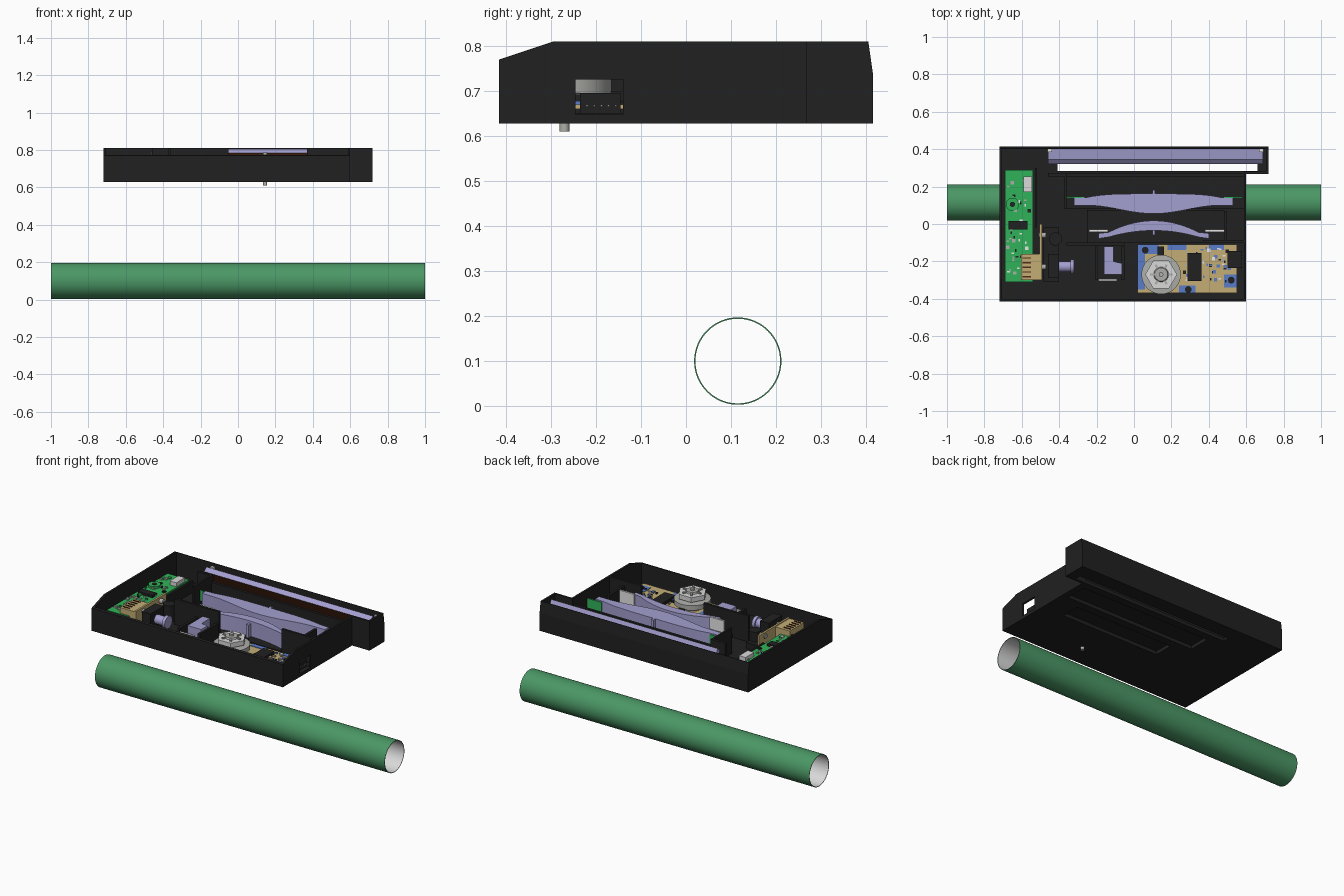
import bpy, bmesh, math, random
from mathutils import Vector, Matrix

random.seed(4)
cube = bpy.data.objects.get("Cube")
if cube:
    bpy.data.objects.remove(cube)


def material(name, r, g, b):
    m = bpy.data.materials.new(name)
    m.use_nodes = True
    m.diffuse_color = (r, g, b, 1)
    m.node_tree.nodes["Principled BSDF"].inputs["Base Color"].default_value = (r, g, b, 1)
    return m


BLACK = material("black plastic", .015, .015, .015)
DRUM = material("drum green", .07, .31, .13)
GREY = material("light grey", .7, .7, .7)
LENS = material("lens lilac", .37, .35, .63)
BROWN = material("mirror brown", .08, .025, .008)
PCB = material("board green", .03, .45, .1)
BLUE = material("board blue", .1, .2, .58)
BEIGE = material("board beige", .55, .42, .18)
METAL = material("metal", .42, .42, .40)
WHITE = material("white", .85, .85, .85)


def finish(name, bm, *mats):
    bmesh.ops.recalc_face_normals(bm, faces=bm.faces)
    mesh = bpy.data.meshes.new(name)
    bm.to_mesh(mesh)
    bm.free()
    for m in mats:
        mesh.materials.append(m)
    ob = bpy.data.objects.new(name, mesh)
    bpy.context.collection.objects.link(ob)
    return ob


def prism(name, pts, lo, hi, mat, axis="Z"):
    """Outline extruded along Z (x, y points) or X (y, z points)."""
    bm = bmesh.new()
    place = (lambda a, b: (a, b, lo)) if axis == "Z" else (lambda a, b: (lo, a, b))
    face = bm.faces.new([bm.verts.new(place(*p)) for p in pts])
    ext = bmesh.ops.extrude_face_region(bm, geom=[face])
    step = Vector((0, 0, hi - lo)) if axis == "Z" else Vector((hi - lo, 0, 0))
    bmesh.ops.translate(bm, vec=step, verts=[v for v in ext["geom"] if isinstance(v, bmesh.types.BMVert)])
    return finish(name, bm, mat)


def box(name, x0, x1, y0, y1, z0, z1, mat):
    return prism(name, [(x0, y0), (x1, y0), (x1, y1), (x0, y1)], z0, z1, mat)


def lathe(name, profile, centre, mat, axis="Z", sides=48, closed=False):
    """Profile of (radius, height) turned round an axis through centre."""
    bm = bmesh.new()
    vs = [bm.verts.new((r, 0, h)) for r, h in profile]
    pairs = list(zip(vs, vs[1:])) + ([(vs[-1], vs[0])] if closed else [])
    es = [bm.edges.new(p) for p in pairs]
    bmesh.ops.spin(bm, geom=vs + es, cent=(0, 0, 0), axis=(0, 0, 1), angle=math.tau,
                   steps=sides, use_duplicate=False)
    bmesh.ops.remove_doubles(bm, verts=bm.verts, dist=1e-5)
    if axis == "X":
        bm.transform(Matrix.Rotation(math.pi / 2, 4, "Y"))
    bm.transform(Matrix.Translation(centre))
    return finish(name, bm, mat)


def smooth(ob):
    bpy.ops.object.select_all(action="DESELECT")
    bpy.context.view_layer.objects.active = ob
    ob.select_set(True)
    bpy.ops.object.shade_smooth_by_angle(angle=math.radians(30))


def boolean(ob, cutter, operation="DIFFERENCE"):
    mod = ob.modifiers.new("cut", "BOOLEAN")
    mod.operation, mod.object, mod.solver = operation, cutter, "EXACT"
    cutter.hide_render = True
    bpy.context.view_layer.objects.active = ob
    bpy.ops.object.modifier_apply(modifier=mod.name)
    bpy.data.objects.remove(cutter)


# Drum: thin open tube, green outside and light inside
R, r = .097, .094
drum = lathe("drum", [(R, -1), (R, 1), (r, 1), (r, -1)], (0, .115, .1), DRUM, "X", 64, True)
drum.data.materials.append(GREY)
for f in drum.data.polygons:
    out = Vector((0, f.center.y - .115, f.center.z - .1))
    f.material_index = int(f.normal.dot(out) < -.01)
smooth(drum)


# Housing: open tray with a wider back bay
def tray(t):
    return [(-.72 + t, -.415 + t), (.6 - t, -.415 + t), (.6 - t, .268 + t),
            (.72 - t, .268 + t), (.72 - t, .415 - t), (-.72 + t, .415 - t)]


housing = prism("housing", tray(0), .628, .82, BLACK)
side = [(-.415, .6), (-.415, .77), (-.295, .81), (.405, .81), (.415, .74), (.415, .6)]
boolean(housing, prism("side_cutter", side, -1, 1, BLACK, "X"), "INTERSECT")
boolean(housing, prism("inside_cutter", tray(.013), .65, 1, BLACK))
for cut in [(-.41, .66, .283, .322, .6, .7), (.55, .65, -.245, -.14, .648, .725),
            (-.33, .56, .1, .235, .6, .7), (-.22, .45, -.07, .05, .6, .7)]:
    boolean(housing, box("opening_cutter", *cut, BLACK))

# Raised floors and partitions
for name, *d in [
        ("rear_lens_platform", -.36, .588, .08, .255, .65, .67),
        ("front_lens_platform", -.25, .48, -.1, .075, .65, .67),
        ("bay_partition", -.36, .588, .255, .272, .65, .77),
        ("bay_partition_end", -.46, -.36, .255, .272, .65, .81),
        ("side_partition", -.372, -.36, .08, .272, .65, .81),
        ("left_screen", -.36, -.05, -.115, -.1, .65, .81),
        ("right_screen", .37, .588, -.1, -.085, .65, .81),
        ("right_screen_side", .48, .495, -.085, .07, .65, .78),
        ("board_rib", -.53, -.518, -.02, .3, .65, .72)]:
    box(name, *d, BLACK)

# Long mirror leaning forward, with a brown reflecting face
mirror = prism("folding_mirror", [(.322, .785), (.345, .806), (.402, .68), (.383, .665)],
               -.46, .69, LENS, "X")
mirror.data.materials.append(BROWN)
for f in mirror.data.polygons:
    if f.normal.y < -.8 and f.normal.z < 0:
        f.material_index = 1
for x in (-.45, .68):
    box("mirror_clip", x - .012, x + .012, .385, .4, .72, .79, WHITE)


# Lenses: arched outlines with flat end tabs
def lens(name, cx, half, tab, front, back, tab_y, z0, z1):
    n = 24
    us = [-1 + 2 * i / n for i in range(n + 1)]
    pts = [(cx + u * half, front(u)) for u in us]
    pts += [(cx + half + tab, tab_y[0]), (cx + half + tab, tab_y[1])]
    pts += [(cx + u * half, back(u)) for u in reversed(us)]
    pts += [(cx - half - tab, tab_y[1]), (cx - half - tab, tab_y[0])]
    return prism(name, pts, z0, z1, LENS)


smooth(lens("rear_lens", .105, .36, .065,
            lambda u: .1 - .045 * (1 + math.cos(math.pi * u)) / 2,
            lambda u: .162 - .02 * u ** 4, (.1, .138), .67, .772))
smooth(lens("front_lens", .105, .24, .055,
            lambda u: -.035 - .035 * u * u, lambda u: .018 - .062 * u * u,
            (-.078, -.05), .67, .765))
box("rear_lens_nub", .098, .113, .155, .182, .67, .772, LENS)
box("front_lens_nub", .098, .113, -.06, -.03, .67, .75, LENS)
for x in (-.19, .43):
    box("lens_clip", x - .05, x + .05, -.042, -.03, .7, .775, WHITE)
for x in (-.315, .53):
    box("lens_spring", x - .05, x + .05, .138, .146, .7, .765, PCB)

# Small cylinder lens near the beam source
prism("beam_lens", [(-.16, -.27), (-.065, -.27), (-.065, -.21), (-.11, -.2), (-.11, -.12), (-.16, -.12)],
      .65, .755, LENS)
box("beam_lens_clip", -.19, -.09, -.305, -.293, .65, .72, WHITE)
for x in (-.2, -.06):
    box("beam_lens_guide", x - .008, x + .008, -.3, -.12, .65, .74, BLACK)


def scatter(name, count, x0, x1, y0, y1, z, mats):
    """Small components spread over a board."""
    for _ in range(count):
        x, y = random.uniform(x0, x1), random.uniform(y0, y1)
        w, h = random.choice([(.014, .008), (.008, .014), (.018, .018)])
        box(name, x, x + w, y, y + h, z, z + .008, random.choice(mats))


# Control board
box("control_board", -.69, -.54, -.31, .29, .715, .725, PCB)
scatter("control_part", 50, -.685, -.565, -.29, .25, .725, [BLACK, WHITE, METAL, PCB])
box("control_chip", -.67, -.57, -.03, .015, .725, .74, BLACK)
box("top_socket", -.59, -.545, .17, .255, .725, .75, GREY)
lathe("board_screw", [(0, .015), (.035, .015), (.035, 0), (0, 0)], (-.65, .105, .725), PCB)
lathe("board_screw_hole", [(0, .017), (.014, .017), (.014, 0), (0, 0)], (-.65, .105, .725), BLACK, sides=24)
box("cable_socket", -.605, -.5, -.3, -.16, .7, .76, BEIGE)
for i in range(5):
    box("socket_pin", -.595, -.55, -.285 + i * .025, -.278 + i * .025, .76, .764, BROWN)

# Laser source with its upright board
box("laser_board", -.505, -.493, -.3, 0, .655, .765, BEIGE)
for y in (-.23, -.06):
    lathe("laser_terminal", [(0, -.02), (.015, -.02), (.015, .02), (0, .02)], (-.49, y, .74), METAL, "X", 20)
box("laser_holder", -.485, -.4, -.31, -.02, .65, .69, BLACK)
box("laser_holder_block", -.46, -.4, -.29, -.16, .69, .77, BLACK)
lathe("laser_pillar", [(0, .1), (.035, .1), (.035, 0), (0, 0)], (-.42, -.08, .65), BLACK, sides=24)
smooth(lathe("collimator", [(0, -.05), (.028, -.05), (.028, .025), (.038, .025), (.038, .045), (0, .045)],
             (-.365, -.228, .715), LENS, "X", 32))

# Scanner motor board
box("motor_board", .02, .55, -.37, -.11, .66, .67, BEIGE)
for d in [(.02, .13, -.16, -.11), (.02, .06, -.35, -.16), (.24, .33, -.37, -.33),
          (.48, .55, -.34, -.27), (.18, .28, -.14, -.11), (.4, .48, -.14, -.11)]:
    box("blue_patch", *d, .67, .673, BLUE)
scatter("motor_part", 55, .26, .5, -.33, -.13, .67, [BLACK, WHITE, BLUE, BLUE, BEIGE, METAL])
box("motor_chip", .285, .36, -.305, -.155, .67, .69, BLACK)
box("motor_chip_small", .125, .16, -.17, -.12, .67, .7, BLACK)
box("motor_socket", .5, .575, -.235, -.145, .65, .695, BLACK)
for i in range(5):
    y = -.222 + i * .016
    box("motor_pin", .572, .58, y, y + .004, .665, .669, WHITE)
for x, y in ((.06, -.14), (.29, -.35), (.52, -.3)):
    lathe("motor_screw", [(0, .008), (.018, .008), (.018, 0), (0, 0)], (x, y, .673), BLACK, sides=20)

# Rotor, spinning polygon mirror and shaft
at = (.145, -.27, 0)
smooth(lathe("rotor", [(0, .67), (.06, .67), (.06, .69), (.105, .695), (.105, .725), (.045, .73), (.045, .74), (0, .74)],
             at, METAL))
lathe("polygon_mirror", [(0, .735), (.085, .735), (.085, .765), (0, .765)], at, GREY, sides=6)
lathe("rotor_clip", [(0, .765), (.04, .765), (.035, .775), (.012, .775), (.012, .787), (0, .787)], at, METAL, sides=24)
smooth(lathe("motor_shaft", [(0, .61), (.011, .61), (.011, .67), (0, .67)], at, METAL, sides=24))
for k in range(3):
    blade = box("clip_arm", -.06, .06, -.006, .006, .765, .772, METAL)
    blade.location = at
    blade.rotation_euler.z = k * math.pi / 3

# Centre the whole on the ground
bpy.context.view_layer.update()
